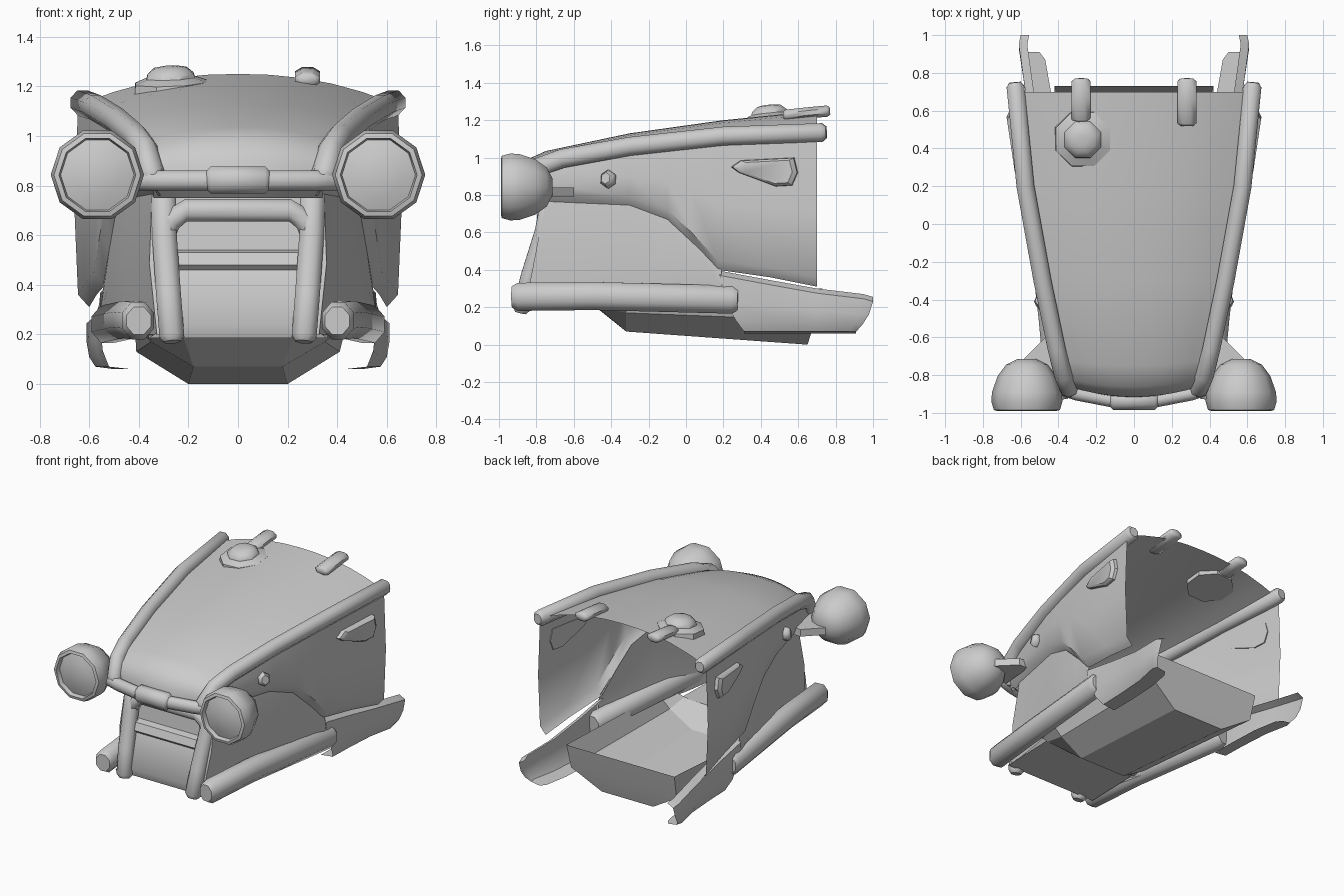
import bpy, bmesh
from math import pi, cos, sin
from mathutils import Vector

if "Cube" in bpy.data.objects:
    bpy.data.objects.remove(bpy.data.objects["Cube"])


def finish(name, bm, mirror=False, angle=40):
    bmesh.ops.recalc_face_normals(bm, faces=bm.faces)
    me = bpy.data.meshes.new(name)
    bm.to_mesh(me)
    bm.free()
    ob = bpy.data.objects.new(name, me)
    bpy.context.collection.objects.link(ob)
    bpy.ops.object.select_all(action='DESELECT')
    ob.select_set(True)
    bpy.context.view_layer.objects.active = ob
    bpy.ops.object.shade_smooth_by_angle(angle=angle * pi / 180)
    if mirror:
        ob.modifiers.new("mirror", 'MIRROR')
    return ob


def loft(name, rings, closed=False, caps=False, mirror=False, angle=40):
    """Skin a list of equally long point rows."""
    bm = bmesh.new()
    rows = [[bm.verts.new(p) for p in r] for r in rings]
    n = len(rows[0])
    for a, b in zip(rows, rows[1:]):
        for i in range(n if closed else n - 1):
            j = (i + 1) % n
            bm.faces.new((a[i], a[j], b[j], b[i]))
    if caps:
        bm.faces.new(rows[0])
        bm.faces.new(rows[-1])
    return finish(name, bm, mirror, angle)


def tube(name, path, w, h, n=8, mirror=False, taper=0.65, up=(0, 0, 1)):
    """Faceted tube along a path with chamfered ends; w, h are half sizes."""
    pts = [Vector(p) for p in path]
    k = min(w, h) * 0.5
    d0, d1 = (pts[1] - pts[0]).normalized(), (pts[-1] - pts[-2]).normalized()
    pts = [pts[0], pts[0] + d0 * k] + pts[1:-1] + [pts[-1] - d1 * k, pts[-1]]
    rings = []
    for i, p in enumerate(pts):
        t = (pts[min(i + 1, len(pts) - 1)] - pts[max(i - 1, 0)]).normalized()
        side = t.cross(Vector(up)).normalized()
        upv = side.cross(t)
        s = taper if i in (0, len(pts) - 1) else 1
        s /= cos(pi / n)
        rings.append([p + side * w * s * cos(2 * pi * (j + .5) / n)
                      + upv * h * s * sin(2 * pi * (j + .5) / n) for j in range(n)])
    return loft(name, rings, True, True, mirror, 50)


def lathe(name, profile, c, axis, n, mirror=False, angle=40):
    """Revolve (radius, offset) pairs about the y or z axis through c."""
    rings = []
    for r, o in profile:
        ring = []
        for j in range(n):
            u, v = r * cos(2 * pi * j / n), r * sin(2 * pi * j / n)
            d = (u, o, v) if axis == 'y' else (u, v, o)
            ring.append(Vector(c) + Vector(d))
        rings.append(ring)
    return loft(name, rings, True, True, mirror, angle)


def lerp(table, v):
    for (a, p), (b, q) in zip(table, table[1:]):
        if v <= b:
            return p + (q - p) * (v - a) / (b - a)
    return table[-1][1]


# Half width of the body side along y
WIDTH = [(-.9, .35), (-.8, .385), (-.55, .445), (-.2, .53), (.2, .595), (.7, .655)]
wx = lambda y: lerp(WIDTH, y)

# Hood: crowned skin curving down at the nose (edge y, centre y, half width, edge z, centre z)
rows = []
for ye, yc, w, ze, zc in [(.7, .7, .63, 1.13, 1.25), (.2, .2, .57, 1.1, 1.2), (-.3, -.3, .48, 1.05, 1.13),
                          (-.72, -.75, .385, .98, 1.035), (-.82, -.86, .355, .93, .985),
                          (-.86, -.915, .345, .87, .9), (-.85, -.92, .34, .79, .8), (-.8, -.87, .34, .75, .75)]:
    rows.append([(w * s, ye + (yc - ye) * (1 - s * s), ze + (zc - ze) * (1 - abs(s) ** 2.2))
                 for s in [i / 5 - 1 for i in range(11)]])
loft("hood", rows)

# Raised rails along the hood edges
tube("hood_rail", [(.63, .75, 1.135), (.575, .2, 1.115), (.485, -.3, 1.06), (.41, -.66, .995),
                   (.375, -.8, .945), (.345, -.87, .85), (.34, -.87, .79)], .047, .05, mirror=True)

# Upper side wall with arched lower edge and tucked hem
ARCH = [(-.86, .76), (-.75, .76), (-.3, .74), (-.1, .67), (.03, .55), (.17, .4), (.45, .36), (.7, .31)]
rows = []
for y, z in ARCH:
    x, top = wx(y), lerp([(-.86, .86), (-.7, .99), (-.3, 1.05), (.2, 1.1), (.7, 1.12)], y)
    rows.append([(x - .01, y, top), (x + .005, y, top * .5 + z * .5),
                 (x - .01, y, z + .05), (x - .055, y, z)])
loft("side_wall", rows, mirror=True)

# Inset lower side panel, wrapping to the grille
rows = [[(.28, -.74, .78), (.28, -.8, .5), (.28, -.88, .2)]]
for y, z in [(-.75, .77), (-.55, .765), (-.3, .745), (-.1, .67), (.03, .55), (.19, .4)]:
    x = wx(y) - .05
    yb = y - .11 if y == -.75 else y
    rows.append([(x, y, z), (x + .01, (y + yb) / 2, (z + .2) / 2), (x - .02, yb, .2)])
loft("lower_side_panel", rows, mirror=True)

# Grille panel with stepped bar, continuing under the nose
prof = [(-.72, .78), (-.745, .54), (-.79, .53), (-.81, .48), (-.79, .46), (-.87, .24), (-.85, .185), (-.46, .195)]
loft("grille_panel", [[(s * (.28 if i < 6 else .36), y, z) for i, (y, z) in enumerate(prof)]
                      for s in (-1, 1)])
tube("grille_post", [(.265, -.885, .17), (.28, -.84, .36), (.297, -.765, .6), (.3, -.73, .77)],
     .05, .045, mirror=True, up=(0, -1, 0))
tube("grille_top_bar", [(-.3, -.76, .6), (-.27, -.755, .66), (-.21, -.755, .7), (.21, -.755, .7),
                        (.27, -.755, .66), (.3, -.76, .6)], .045, .042, up=(0, -1, 0))

# Belly tub, closed at the back
tub = [[(.42, -.47, .22), (.34, -.47, .2), (.22, -.47, .19)],
       [(.44, -.32, .25), (.35, -.32, .17), (.18, -.32, .07)],
       [(.42, .73, .3), (.41, .69, .13), (.2, .65, 0)]]
rings = [r + [(-x, y, z) for x, y, z in reversed(r)] for r in tub]
belly = loft("belly_tub", rings, angle=20)
loft("tub_back_plate", [tub[2], [(-x, y, z) for x, y, z in tub[2]]])

# Side sills
tube("side_sill", [(.4, -.93, .255), (.44, -.5, .26), (.53, .28, .24)], .065, .075, mirror=True, taper=.75)

# Rear steps: flared shells with a bottom flange
rows = []
for y0, y1, top, x, xin in [(.18, .31, .39, .555, .43), (.45, .48, .34, .56, .43), (.7, .7, .295, .575, .44),
                            (.95, .87, .265, .61, .47), (1, .91, .25, .60, .5)]:
    ring = [(x - .045, y0, top + .005), (x, y0, top - .02)]
    for t, dx in ((.5, 0), (.8, .01), (1, .035)):
        ring.append((x - dx, y0 + (y1 - y0) * t * t, top + (.07 - top) * t))
    rows.append(ring + [(xin, y1, .06)])
loft("rear_step", rows, mirror=True)

# Headlights with recessed lens, brackets and cross bar
lathe("headlight", [(.05, .275), (.11, .245), (.155, .185), (.185, .1), (.188, .05), (.175, .005),
                    (.155, 0), (.148, .03), (.09, .012), (.03, .005)],
      (.567, -.99, .843), 'y', 10, True, 45)
loft("headlight_bracket", [[(.40, -.6, z), (.47, -.6, z), (.64, -.77, z), (.56, -.86, z), (.38, -.86, z)]
                           for z in (.79, .84)], True, True, True)
tube("cross_bar", [(-.42, -.86, .82), (-.3, -.9, .82), (-.12, -.935, .82), (.12, -.935, .82),
                   (.3, -.9, .82), (.42, -.86, .82)], .035, .04)
tube("bar_clamp", [(-.135, -.935, .822), (.135, -.935, .822)], .05, .055, taper=.5)

# Roof cap and latches
cap = lathe("roof_cap", [(.16, -.02), (.155, .015), (.105, .035), (.1, .05), (.07, .075), (.03, .082)],
            (0, 0, 0), 'z', 8, angle=35)
cap.location = (-.27, .45, 1.2)
cap.rotation_euler = (.08, -.08, pi / 8)
for name, x, a in (("left_latch", -.28, .54), ("right_latch", .28, .52)):
    tube(name, [(x, a, 1.225), (x, .66, 1.24), (x, .77, 1.25)], .05, .03, 8)

# Side vents and knobs standing out of the walls
vent = [(.24, .95), (.29, .985), (.58, 1.0), (.6, .92), (.57, .85), (.48, .845), (.28, .92)]
loft("side_vent", [[(wx(y) + d, .44 + (y - .44) * s, .93 + (z - .93) * s) for y, z in vent]
                   for s, d in ((1, -.01), (.96, .018), (.8, .032))], True, True, True, 30)
tube("side_knob", [(.46, -.4, .88), (.515, -.43, .89)], .038, .042, 6, True)
